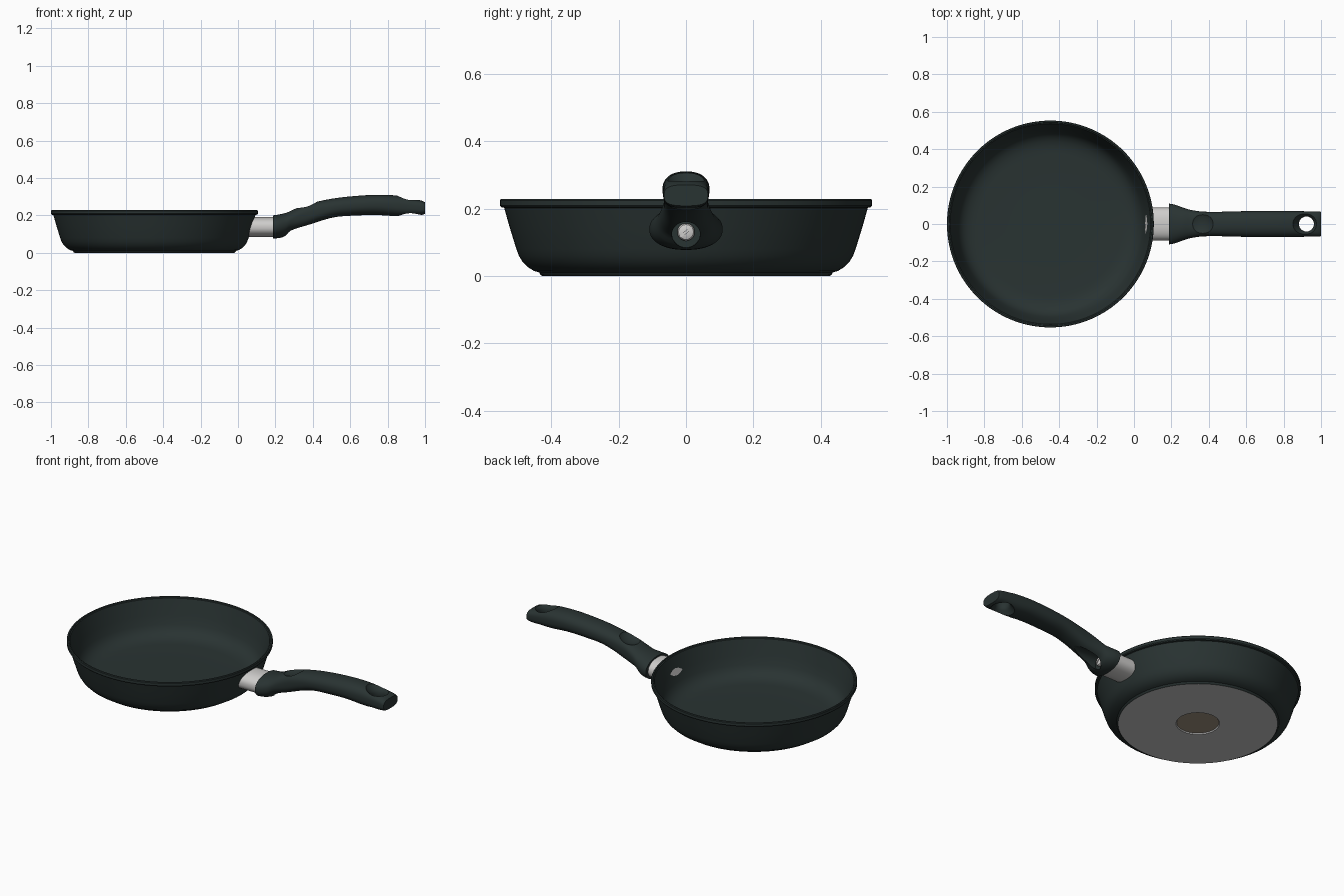
import bpy, bmesh, math
from mathutils import Vector, Matrix

if "Cube" in bpy.data.objects:
    bpy.data.objects.remove(bpy.data.objects["Cube"])

def material(name, rgb):
    m = bpy.data.materials.new(name)
    m.diffuse_color = (*rgb, 1)
    m.use_nodes = True
    m.node_tree.nodes["Principled BSDF"].inputs["Base Color"].default_value = m.diffuse_color
    return m

COATING = material("dark green coating", (0.022, 0.033, 0.032))
BASE = material("base grey", (0.55, 0.55, 0.55))
BRONZE = material("bronze disc", (0.34, 0.275, 0.21))
STEEL = material("brushed steel", (0.62, 0.61, 0.60))
PAN_X = -0.447

def finish(name, bm, mats, angle=35):
    bmesh.ops.remove_doubles(bm, verts=bm.verts, dist=1e-6)
    bmesh.ops.recalc_face_normals(bm, faces=bm.faces)
    me = bpy.data.meshes.new(name)
    bm.to_mesh(me)
    bm.free()
    ob = bpy.data.objects.new(name, me)
    bpy.context.collection.objects.link(ob)
    for m in mats:
        me.materials.append(m)
    smooth(ob, angle)
    return ob

def smooth(ob, angle=35):
    bpy.ops.object.select_all(action='DESELECT')
    ob.select_set(True)
    bpy.context.view_layer.objects.active = ob
    bpy.ops.object.shade_smooth_by_angle(angle=math.radians(angle))

def skin(rings, bm, caps=True):
    """Bridge successive closed rings of points with quads."""
    vr = [[bm.verts.new(p) for p in r] for r in rings]
    n = len(vr[0])
    for a, b in zip(vr, vr[1:]):
        for i in range(n):
            bm.faces.new((a[i], a[(i + 1) % n], b[(i + 1) % n], b[i]))
    if caps:
        bm.faces.new(vr[0])
        bm.faces.new(vr[-1])

def lathe(name, profile, centre, mats, seg=96, rule=None, angle=35):
    """Revolve (radius, height) points about z; the ends are capped."""
    bm = bmesh.new()
    skin([[(r * math.cos(2 * math.pi * i / seg), r * math.sin(2 * math.pi * i / seg), z)
           for i in range(seg)] for r, z in profile], bm)
    if rule:
        for f in bm.faces:
            f.material_index = rule(f)
    bmesh.ops.translate(bm, vec=centre, verts=bm.verts)
    return finish(name, bm, mats, angle)

def spline(keys, x):
    """Smooth (Catmull-Rom) interpolation of rows keyed by their first value."""
    k = max(i for i in range(len(keys) - 1) if keys[i][0] <= x + 1e-9)
    a, b = keys[k], keys[k + 1]
    p, q = keys[max(k - 1, 0)], keys[min(k + 2, len(keys) - 1)]
    h = b[0] - a[0]
    t = (x - a[0]) / h
    out = []
    for j in range(1, len(a)):
        m0 = (b[j] - p[j]) / (b[0] - p[0]) * h
        m1 = (q[j] - a[j]) / (q[0] - a[0]) * h
        out.append((2*t**3 - 3*t*t + 1) * a[j] + (t**3 - 2*t*t + t) * m0
                   + (3*t*t - 2*t**3) * b[j] + (t**3 - t*t) * m1)
    return out

def oval(x, zc, hw, hh, power=2.0, n=64):
    pts = []
    for i in range(n):
        c, s = math.cos(2 * math.pi * i / n), math.sin(2 * math.pi * i / n)
        pts.append((x, hw * math.copysign(abs(c) ** (2 / power), c),
                    zc + hh * math.copysign(abs(s) ** (2 / power), s)))
    return pts

def cut(ob, cutter):
    cutter.hide_render = True
    mod = ob.modifiers.new("cut", 'BOOLEAN')
    mod.operation, mod.object, mod.solver = 'DIFFERENCE', cutter, 'EXACT'
    bpy.context.view_layer.objects.active = ob
    bpy.ops.object.modifier_apply(modifier="cut")
    bpy.data.objects.remove(cutter)

# Pan body: recessed bronze disc, grey base, curved wall, rim, inside floor
profile = [(0.113, 0.006), (0.117, 0.0), (0.428, 0.0), (0.432, 0.003), (0.436, 0.010),
           (0.452, 0.015), (0.470, 0.026), (0.485, 0.041), (0.496, 0.059), (0.504, 0.080),
           (0.524, 0.145), (0.540, 0.202), (0.549, 0.204), (0.553, 0.209), (0.553, 0.224),
           (0.550, 0.228), (0.543, 0.228), (0.541, 0.224), (0.536, 0.222), (0.512, 0.135),
           (0.496, 0.085), (0.484, 0.062), (0.466, 0.043), (0.442, 0.030), (0.415, 0.023),
           (0.385, 0.020), (0.200, 0.020)]

def pan_rule(f):
    if max(v.co.z for v in f.verts) > 0.0062:
        return 0
    r = max(v.co.xy.length for v in f.verts)
    return 2 if r < 0.115 else 1 if r < 0.43 else 0

lathe("pan_body", profile, (PAN_X, 0, 0), [COATING, BASE, BRONZE], 128, pan_rule)

# Steel ferrule: its pan end follows the sloping round wall, just inside the metal
def on_wall(p):
    r = 0.500 + 0.295 * (p[2] - 0.080)
    return (PAN_X + math.sqrt(r * r - p[1] ** 2), p[1], p[2])

bm = bmesh.new()
skin([[on_wall(p) for p in oval(0, 0.138, 0.087, 0.053, 2.3)],
      oval(0.12, 0.138, 0.087, 0.053, 2.3), oval(0.215, 0.138, 0.087, 0.053, 2.3)], bm)
finish("ferrule", bm, [STEEL])

# Handle: lofted sections (x, top, bottom, half width, squareness)
keys = [(0.187, 0.200, 0.077, 0.109, 2.2), (0.22, 0.205, 0.079, 0.103, 2.2),
        (0.255, 0.213, 0.090, 0.090, 2.2), (0.275, 0.221, 0.108, 0.083, 2.2),
        (0.30, 0.233, 0.120, 0.076, 2.4),
        (0.36, 0.256, 0.141, 0.067, 2.7), (0.44, 0.277, 0.170, 0.065, 2.5),
        (0.52, 0.292, 0.191, 0.067, 2.3), (0.62, 0.303, 0.199, 0.069, 2.3),
        (0.74, 0.310, 0.202, 0.070, 2.3), (0.85, 0.306, 0.196, 0.069, 2.5),
        (0.92, 0.294, 0.198, 0.068, 2.7), (0.985, 0.278, 0.203, 0.067, 3.0),
        (1.0, 0.270, 0.208, 0.065, 3.0)]
bm = bmesh.new()
rings = []
N = 80
for i in range(N + 1):
    x = 0.187 + (1.0 - 0.187) * i / N
    top, bot, hw, pw = spline(keys, x)
    rings.append(oval(x, (top + bot) / 2, hw, (top - bot) / 2, pw))
skin(rings, bm)
handle = finish("handle", bm, [COATING])

# Flared hanging hole
flare = [(0.085, 0.335), (0.072, 0.305), (0.058, 0.286), (0.046, 0.273), (0.040, 0.260),
         (0.040, 0.232), (0.046, 0.222), (0.058, 0.210), (0.072, 0.192), (0.085, 0.165)]
cut(handle, lathe("hole_cutter", flare, (0.922, 0, 0), [COATING], 48))

# Thumb rest
bm = bmesh.new()
bmesh.ops.create_uvsphere(bm, u_segments=64, v_segments=48, radius=1)
bmesh.ops.transform(bm, verts=bm.verts, matrix=Matrix.Translation((0.358, 0, 0.286))
                    @ Matrix.Rotation(-math.radians(17), 4, 'Y')
                    @ Matrix.Diagonal((0.074, 0.084, 0.050, 1)))
cut(handle, finish("thumb_cutter", bm, [COATING]))

# Screw recess under the neck
bm = bmesh.new()
skin([oval(x, z, 0.042, 0.042, 2, 40) for x, z in ((0.236, 0.126), (0.42, 0.118))], bm)
cut(handle, finish("recess_cutter", bm, [COATING]))
smooth(handle)

# Domed slotted screw facing along the handle
bm = bmesh.new()
skin([oval(x, 0.130, r, r, 2, 32) for x, r in
      ((0.216, 0.026), (0.242, 0.026), (0.248, 0.022), (0.251, 0.014), (0.252, 0.005))], bm)
screw = finish("screw", bm, [STEEL])
bm = bmesh.new()
bmesh.ops.create_cube(bm, size=1)
bmesh.ops.transform(bm, verts=bm.verts, matrix=Matrix.Translation((0.254, 0, 0.130))
                    @ Matrix.Rotation(math.radians(40), 4, 'X')
                    @ Matrix.Diagonal((0.014, 0.07, 0.006, 1)))
cut(screw, finish("slot_cutter", bm, [STEEL]))
smooth(screw)
